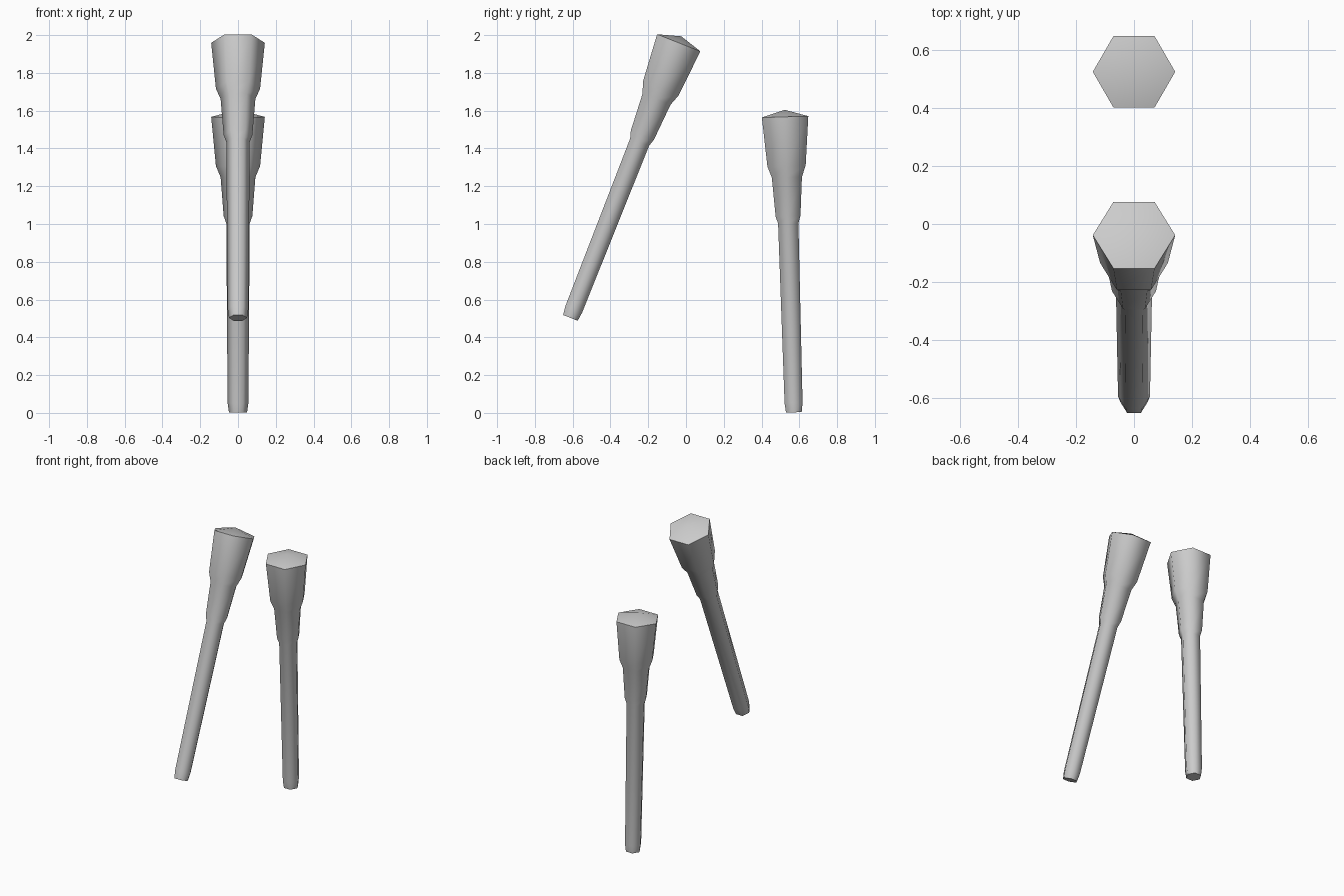
import bpy, bmesh, math
from mathutils import Matrix

if "Cube" in bpy.data.objects:
    bpy.data.objects.remove(bpy.data.objects["Cube"])

# (distance along the axis, corner radius) of the six-sided stick
PROFILE = [(0.0, 0.048), (0.05, 0.055), (1.0, 0.062), (1.04, 0.076),
           (1.245, 0.092), (1.305, 0.117), (1.565, 0.142)]
CAP_TOP = 1.602
SIDES = 6


def make_stick(name, y, z, tilt):
    bm = bmesh.new()
    rings = []
    for t, r in PROFILE:
        rings.append([bm.verts.new((r * math.cos(i * math.tau / SIDES),
                                    r * math.sin(i * math.tau / SIDES), t))
                      for i in range(SIDES)])
    # side walls
    for a, b in zip(rings, rings[1:]):
        for i in range(SIDES):
            j = (i + 1) % SIDES
            bm.faces.new((a[i], a[j], b[j], b[i]))
    # flat foot and shallow pointed cap
    bm.faces.new(rings[0][::-1])
    apex = bm.verts.new((0, 0, CAP_TOP))
    for i in range(SIDES):
        bm.faces.new((rings[-1][i], rings[-1][(i + 1) % SIDES], apex))
    bm.normal_update()
    # lean along y, then move the foot into place
    bm.transform(Matrix.Translation((0, y, z)) @ Matrix.Rotation(math.radians(tilt), 4, 'X'))
    mesh = bpy.data.meshes.new(name)
    bm.to_mesh(mesh)
    bm.free()
    ob = bpy.data.objects.new(name, mesh)
    bpy.context.collection.objects.link(ob)
    bpy.ops.object.select_all(action='DESELECT')
    ob.select_set(True)
    bpy.context.view_layer.objects.active = ob
    bpy.ops.object.shade_smooth_by_angle(angle=math.radians(62))


make_stick("upright_stick", 0.571, 0.003, 1.7)
make_stick("leaning_stick", -0.612, 0.503, -21.5)
